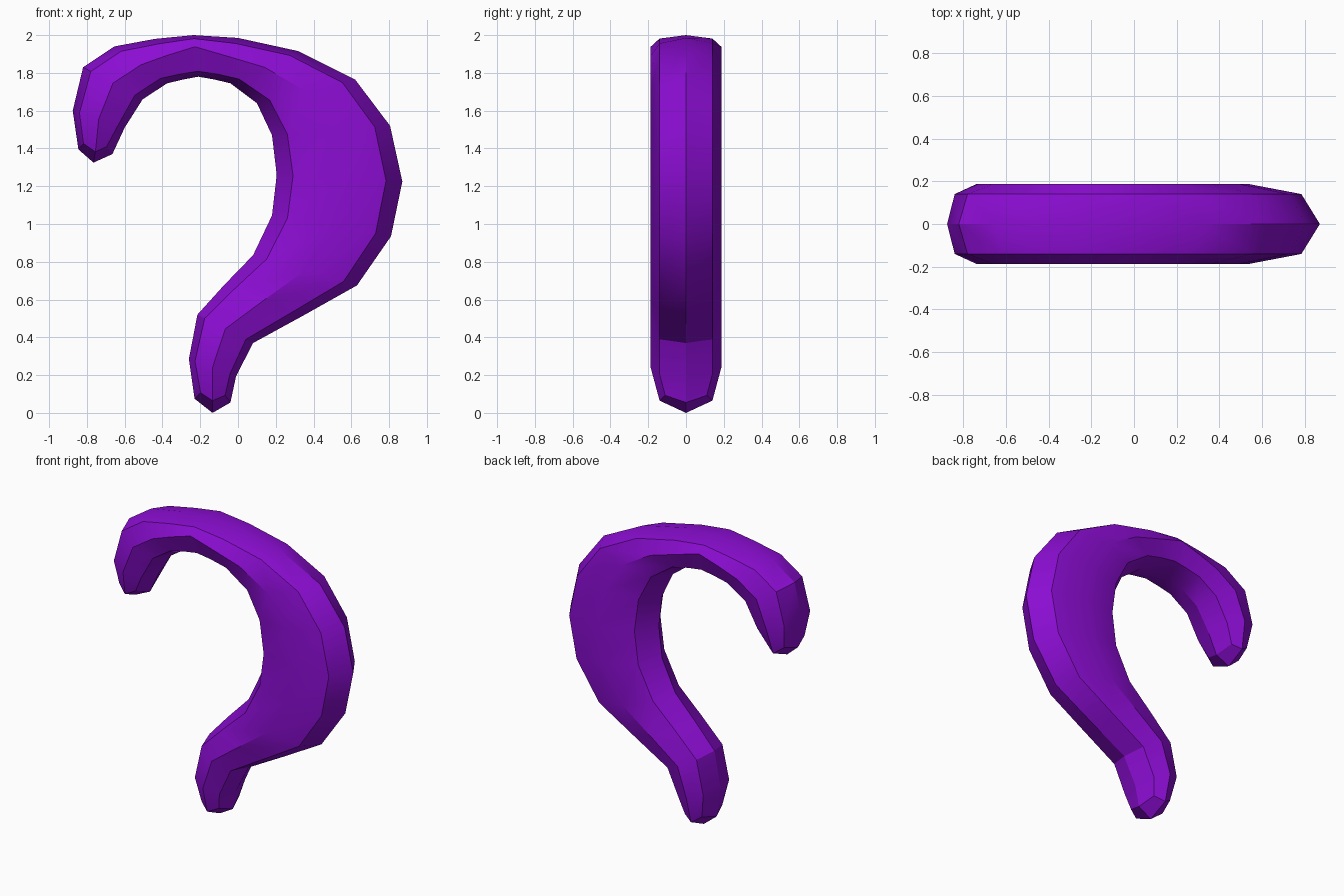
import bpy
import bmesh
import math
from mathutils import Vector

default_cube = bpy.data.objects.get("Cube")
if default_cube:
    bpy.data.objects.remove(default_cube, do_unlink=True)


def make_material(name, colour):
    material = bpy.data.materials.new(name)
    material.use_nodes = True
    material.diffuse_color = colour
    shader = material.node_tree.nodes["Principled BSDF"]
    shader.inputs["Base Color"].default_value = colour
    shader.inputs["Roughness"].default_value = 0.6
    return material


# Stations along the hook: outer edge (x, z), inner edge (x, z), ridge position between them
STATIONS = [
    (-.845, 1.395, -.665, 1.37, .5),
    (-.875, 1.6, -.6, 1.51, .5),
    (-.82, 1.83, -.505, 1.66, .5),
    (-.655, 1.94, -.375, 1.745, .5),
    (-.44, 1.98, -.29, 1.765, .41),
    (-.235, 2, -.21, 1.78, .28),
    (0, 1.985, -.125, 1.765, .44),
    (.32, 1.915, -.04, 1.745, .5),
    (.62, 1.765, .1, 1.64, .5),
    (.805, 1.52, .18, 1.47, .5),
    (.87, 1.225, .205, 1.26, .5),
    (.81, .935, .18, 1.045, .5),
    (.63, .675, .08, .835, .5),
    (.345, .515, -.075, .675, .5),
    (.08, .37, -.215, .52, .5),
    (-.01, .195, -.26, .285, .5),
    (-.04, .055, -.23, .075, .5),
]
TIPS = [Vector((-.765, 0, 1.325)), Vector((-.135, 0, 0))]
BEVEL = .13


def section(station, at_end):
    """Eight-sided cross-section, running from the outer edge round the front and back."""
    outer = Vector((station[0], 0, station[1]))
    inner = Vector((station[2], 0, station[3]))
    ridge = station[4]
    edge_depth, ridge_depth = (.11, .14) if at_end else (.14, .187)
    bevel = .17 if at_end else BEVEL
    near = min(bevel, ridge * .3)
    half = [(near, edge_depth), (ridge, ridge_depth), (1 - bevel, edge_depth)]
    profile = [(0, 0)] + [(t, -d) for t, d in half] + [(1, 0)]
    profile += [(t, d) for t, d in reversed(half)]
    points = [outer.lerp(inner, t) + Vector((0, d, 0)) for t, d in profile]
    # The corners of each end sit slightly back from the tip
    if at_end:
        for i in (1, 3, 5, 7):
            points[i].z += .035
    return points


# Curved hook body, lofted through the stations
bm = bmesh.new()
last = len(STATIONS) - 1
rings = []
for index, station in enumerate(STATIONS):
    points = section(station, index in (0, last))
    rings.append([bm.verts.new(p) for p in points])

for first, second in zip(rings, rings[1:]):
    for i in range(8):
        j = (i + 1) % 8
        bm.faces.new((first[i], first[j], second[j], second[i]))

# Pointed end caps, four quads around each tip
for ring, tip in zip((rings[0], rings[-1]), TIPS):
    centre = bm.verts.new(tip)
    for i in range(0, 8, 2):
        bm.faces.new((centre, ring[i], ring[i + 1], ring[(i + 2) % 8]))

bmesh.ops.recalc_face_normals(bm, faces=bm.faces[:])
mesh = bpy.data.meshes.new("hook_body")
bm.to_mesh(mesh)
bm.free()
mesh.materials.append(make_material("purple", (.26, .004, .65, 1)))

hook = bpy.data.objects.new("hook_body", mesh)
bpy.context.collection.objects.link(hook)

# Soft shading on the broad faces, crisp edges on the bevels
bpy.ops.object.select_all(action="DESELECT")
hook.select_set(True)
bpy.context.view_layer.objects.active = hook
bpy.ops.object.shade_smooth_by_angle(angle=math.radians(30))
